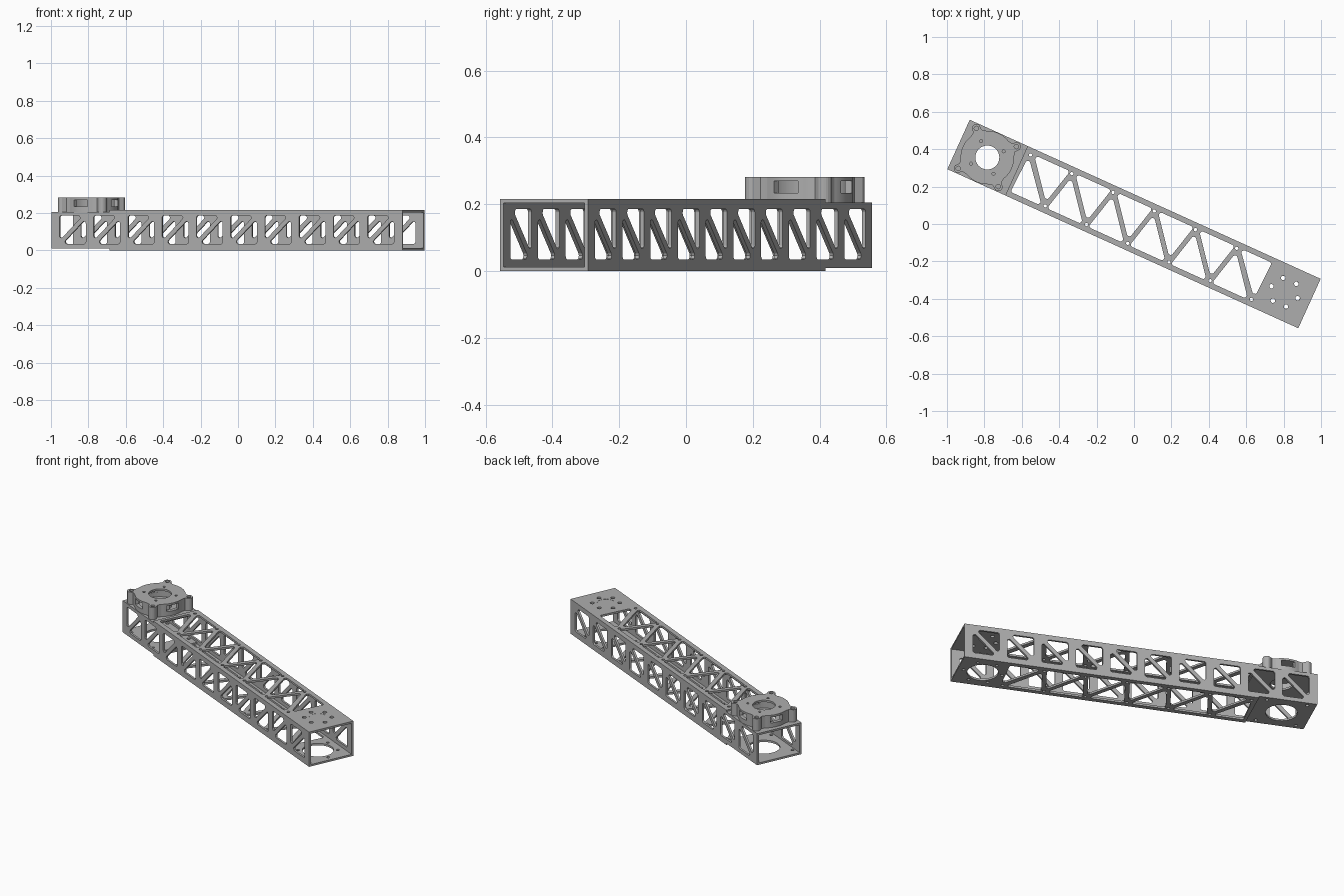
import bpy, math
from mathutils import Vector, Matrix

if "Cube" in bpy.data.objects:
    bpy.data.objects.remove(bpy.data.objects["Cube"])

YAW = Matrix.Rotation(math.atan2(-0.85, 1.875), 4, 'Z')   # beam lies at an angle in plan
HALF_L, HALF_W, STEP = 1.03, 0.145, -0.69
WALL = 0.012

metal = bpy.data.materials.new("light grey metal")
metal.diffuse_color = (0.42, 0.42, 0.42, 1)
metal.use_nodes = True
metal.node_tree.nodes["Principled BSDF"].inputs["Base Color"].default_value = metal.diffuse_color


def circle(cx, cy, r, n=24):
    return [(cx + r * math.cos(2 * math.pi * i / n), cy + r * math.sin(2 * math.pi * i / n))
            for i in range(n)]


def rect(x0, y0, x1, y1):
    return [(x0, y0), (x1, y0), (x1, y1), (x0, y1)]


def polar(cx, r, deg):
    return cx + r * math.cos(math.radians(deg)), r * math.sin(math.radians(deg))


def rounded(pts, insets, r, n=5):
    """Inset each edge of a counter-clockwise polygon, then round its corners."""
    pts = [Vector(p) for p in pts]
    k = len(pts)
    lines = []
    for i in range(k):
        d = (pts[(i + 1) % k] - pts[i]).normalized()
        lines.append((pts[i] + Vector((-d.y, d.x)) * insets[i], d))
    corners = []
    for i in range(k):
        (p, d), (q, e) = lines[i - 1], lines[i]
        t = (q - p).cross(e) / d.cross(e)
        corners.append(p + d * t)
    out = []
    for i, p in enumerate(corners):
        a = (corners[i - 1] - p).normalized()
        b = (corners[(i + 1) % k] - p).normalized()
        half = a.angle(b) / 2
        c = p + (a + b).normalized() * (r / math.sin(half))
        t = r / math.tan(half)
        s, e = p + a * t - c, p + b * t - c
        for j in range(n + 1):
            out.append(tuple(c + s.lerp(e, j / n).normalized() * r))
    return out


def plate(name, loops, thick, place):
    """Flat plate with holes: the first loop is the outline, the rest are cut out."""
    cu = bpy.data.curves.new(name, 'CURVE')
    cu.dimensions, cu.fill_mode, cu.extrude = '2D', 'BOTH', thick / 2
    for loop in loops:
        sp = cu.splines.new('POLY')
        sp.points.add(len(loop) - 1)
        for pt, (x, y) in zip(sp.points, loop):
            pt.co = (x, y, 0, 1)
        sp.use_cyclic_u = True
    tmp = bpy.data.objects.new(name + "_curve", cu)
    bpy.context.collection.objects.link(tmp)
    deps = bpy.context.evaluated_depsgraph_get()
    mesh = bpy.data.meshes.new_from_object(tmp.evaluated_get(deps))
    bpy.data.objects.remove(tmp)
    mesh.transform(YAW @ place)
    mesh.materials.clear()
    mesh.materials.append(metal)
    for f in mesh.polygons:
        f.use_smooth = False
        f.material_index = 0
    ob = bpy.data.objects.new(name, mesh)
    bpy.context.collection.objects.link(ob)
    return ob


def flat(name, loops, z0, z1):
    return plate(name, loops, z1 - z0, Matrix.Translation((0, 0, (z0 + z1) / 2)))


# Side walls: ten windows, each with one diagonal brace
wall_loops = [[(-HALF_L, 0.010), (STEP, 0.010), (STEP, WALL), (HALF_L, WALL),
               (HALF_L, 0.2035), (STEP, 0.2035), (STEP, 0.206), (-HALF_L, 0.206)]]
for i in range(10):
    a = -HALF_L + 0.047 + 0.201 * i
    b = a + 0.155
    lo, hi = 0.035, 0.186
    wall_loops.append(rounded([(a, lo), (b, hi), (a, hi)], (0.012, 0, 0), 0.011))
    wall_loops.append(rounded([(a, lo), (b, lo), (b, hi)], (0, 0, 0.012), 0.011))
for name, side in (("front_wall", -1), ("back_wall", 1)):
    place = Matrix.Translation((0, side * (HALF_W - WALL / 2), 0)) @ Matrix.Rotation(math.pi / 2, 4, 'X')
    plate(name, wall_loops, WALL, place)

# Top and bottom truss plates
PITCH, EDGE, BAR = 0.242, 0.116, 0.013
U = [(-0.656 + PITCH * k, EDGE) for k in range(6)]
L = [(-0.472 + PITCH * k, -EDGE) for k in range(6)]
truss = [rounded([(-0.672, -EDGE), L[0], U[0], (-0.672, EDGE)], (0, BAR, 0, 0), 0.003),
         rounded([L[5], (0.755, -EDGE), (0.755, EDGE), U[5]], (0, 0, 0, BAR), 0.003)]
truss = [rounded([(-0.672, -EDGE), L[0], (-0.662, EDGE)], (0, BAR, 0), 0.013),
         rounded([(0.748, -EDGE), (0.757, EDGE), U[5]], (0, 0, BAR), 0.013)]
for k in range(5):
    truss.append(rounded([L[k], U[k + 1], U[k]], (BAR, 0, BAR), 0.013))
    truss.append(rounded([L[k], L[k + 1], U[k + 1]], (0, BAR, BAR), 0.013))
for x, y in U + L:
    truss.append(circle(x, math.copysign(0.108, y), 0.009, 12))

END = 0.884
end_bolts = [circle(*polar(END, 0.077, 60 * k), 0.012, 14) for k in range(6)]
base_bolts = [circle(*polar(END, 0.112, 60 * k), 0.009, 12) for k in range(6)]
outline = rect(STEP, -HALF_W, HALF_L, HALF_W)
flat("top_truss_plate", [outline, circle(END, 0, 0.05, 32)] + truss + end_bolts, 0.2035, 0.2155)
flat("bottom_truss_plate", [outline, circle(END, 0, 0.088, 40)] + truss + base_bolts, 0, WALL)
flat("end_hub_disc", [circle(END, 0, 0.05, 32)], 0.2035, 0.2145)

# Plates of the stepped end that carries the mount
HUB = -0.861
inner = rect(-HALF_L, -HALF_W + WALL, STEP + 0.012, HALF_W - WALL)
corner = [circle(*polar(HUB, 0.166, 45 + 90 * k), 0.010, 12) for k in range(4)]
flat("mount_top_plate", [inner, circle(HUB, 0, 0.064, 40)], 0.194, 0.206)
flat("mount_bottom_plate", [inner, circle(HUB, 0, 0.09, 40)] + corner, 0.010, 0.022)


# Round mount with four ears, hollow, with a slot on each side
def mount_radius(deg):
    d = math.radians((deg % 90) - 45)
    c, e, r = 0.166, 0.024, 0.143
    s = e * e - (c * math.sin(d)) ** 2
    ear = c * math.cos(d) + math.sqrt(s) if s > 0 else 0
    flare = r + 0.022 * max(0, 1 - abs(math.degrees(d)) / 18) ** 1.3
    return max(flare, ear)


def mount_arc(a, b):
    return [polar(HUB, mount_radius(t), t) for t in range(a, b, 2)]


ears = [circle(*polar(HUB, 0.166, 45 + 90 * k), 0.012, 16) for k in range(4)]
small = [circle(*polar(HUB, 0.0935, 45 + 90 * k), 0.008, 12) for k in range(4)]
full = mount_arc(0, 360)
flat("mount_base_ring", [full, circle(HUB, 0, 0.122, 48)] + ears, 0.206, 0.234)
for k in range(4):
    a, b = 90 * k + 16, 90 * k + 74
    post = mount_arc(a, b + 1) + [polar(HUB, 0.122, t) for t in range(b, a - 1, -2)]
    flat("mount_post_%d" % (k + 1), [post, ears[k]], 0.234, 0.270)
flat("mount_cap", [full, circle(HUB, 0, 0.064, 40)] + ears + small, 0.270, 0.282)
